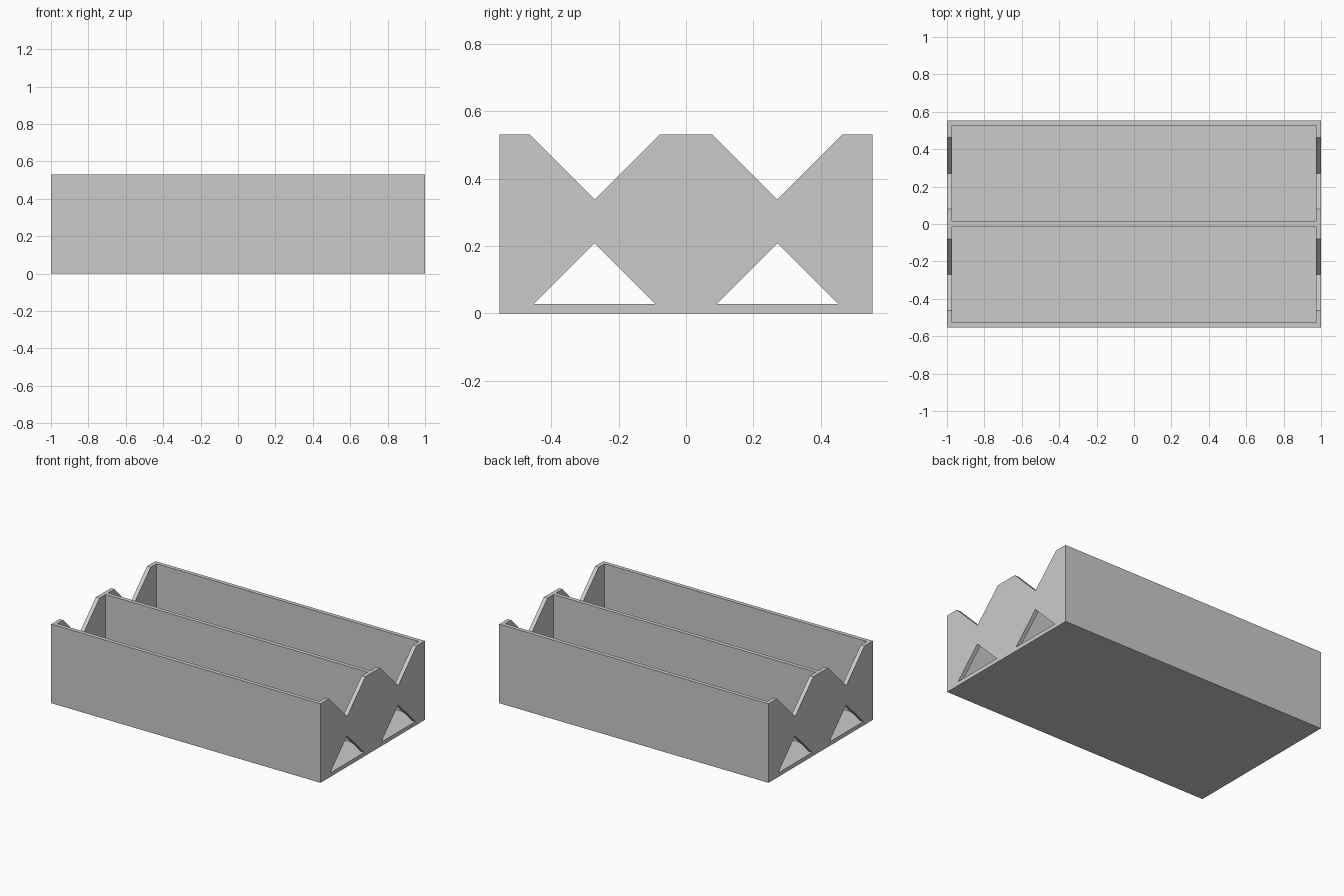
import bpy, bmesh

if "Cube" in bpy.data.objects:
    bpy.data.objects.remove(bpy.data.objects["Cube"])

LENGTH, WIDTH, HEIGHT, WALL = 2.0, 1.106, 0.53, 0.027
BAY_Y = WIDTH / 4 - WALL / 4 + 0.001    # centre of each compartment
BAY_W = (WIDTH - 3 * WALL) / 2

grey = bpy.data.materials.new("grey")
grey.use_nodes = True
colour = (0.6, 0.6, 0.6, 1)
grey.diffuse_color = colour
grey.node_tree.nodes["Principled BSDF"].inputs["Base Color"].default_value = colour


def prism(name, profile, length):
    """Extrude a (y, z) profile along x, centred on x = 0."""
    bm = bmesh.new()
    face = bm.faces.new([bm.verts.new((-length / 2, y, z)) for y, z in profile])
    new = bmesh.ops.extrude_face_region(bm, geom=[face])["geom"]
    verts = [v for v in new if isinstance(v, bmesh.types.BMVert)]
    bmesh.ops.translate(bm, verts=verts, vec=(length, 0, 0))
    bmesh.ops.recalc_face_normals(bm, faces=bm.faces)
    mesh = bpy.data.meshes.new(name)
    bm.to_mesh(mesh)
    bm.free()
    mesh.materials.append(grey)
    obj = bpy.data.objects.new(name, mesh)
    bpy.context.collection.objects.link(obj)
    return obj


def rectangle(y, width, bottom, top):
    h = width / 2
    return [(y - h, bottom), (y + h, bottom), (y + h, top), (y - h, top)]


def triangle(y, half, base, tip):
    return [(y - half, base), (y + half, base), (y, tip)]


# Solid block that becomes the two-bay tray
tray = prism("tray", rectangle(0, WIDTH, 0, HEIGHT), LENGTH)

cutters = []
for side in (-1, 1):
    # Open compartment
    y = side * (BAY_W + WALL) / 2
    cutters.append(prism("bay_cutter", rectangle(y, BAY_W, WALL, HEIGHT + 0.2),
                         LENGTH - 2 * WALL))
    # V notch in the top of both end walls
    y = side * 0.271
    cutters.append(prism("notch_cutter", triangle(y, 0.292, HEIGHT + 0.1, 0.338),
                         LENGTH + 0.2))
    # Triangular window at the bottom of both end walls
    cutters.append(prism("window_cutter", triangle(y, 0.181, WALL, 0.208),
                         LENGTH + 0.2))

for cutter in cutters:
    mod = tray.modifiers.new(cutter.name, "BOOLEAN")
    mod.operation = "DIFFERENCE"
    mod.solver = "EXACT"
    mod.object = cutter

# Bake the cuts and drop the cutters
bpy.context.view_layer.update()
result = bpy.data.meshes.new_from_object(
    tray.evaluated_get(bpy.context.evaluated_depsgraph_get()))
tray.modifiers.clear()
tray.data = result
for cutter in cutters:
    bpy.data.objects.remove(cutter)
